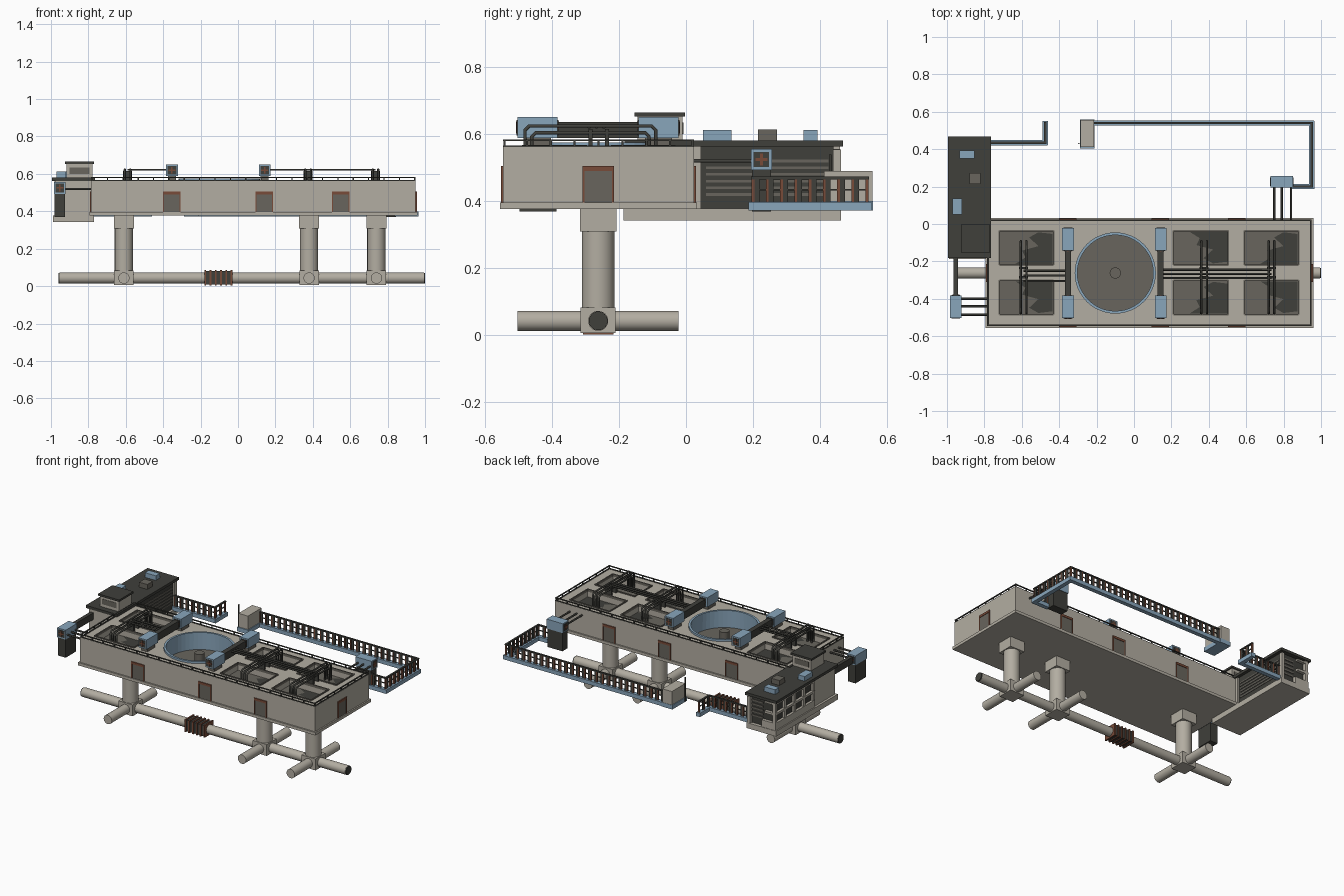
import bpy, bmesh, math
from mathutils import Matrix, Vector

cube = bpy.data.objects.get("Cube")
if cube:
    bpy.data.objects.remove(cube, do_unlink=True)


def material(name, *rgb):
    m = bpy.data.materials.new(name)
    m.use_nodes = True
    m.diffuse_color = (*rgb, 1)
    m.node_tree.nodes["Principled BSDF"].inputs["Base Color"].default_value = (*rgb, 1)
    return m


CONCRETE = material("concrete", .45, .42, .36)
DARK = material("dark metal", .05, .05, .043)
BLUE = material("faded blue paint", .25, .38, .5)
GREY = material("grimy grey", .14, .13, .11)
RUST = material("rust", .19, .07, .04)


def finish(name, bm, *mats):
    mesh = bpy.data.meshes.new(name)
    bm.to_mesh(mesh)
    bm.free()
    for m in mats:
        mesh.materials.append(m)
    ob = bpy.data.objects.new(name, mesh)
    bpy.context.collection.objects.link(ob)
    return ob


def add_box(bm, x, y, z):
    """Each argument is a (low, high) range."""
    size = [b - a for a, b in (x, y, z)]
    mid = [(a + b) / 2 for a, b in (x, y, z)]
    bmesh.ops.create_cube(bm, size=1, matrix=Matrix.Translation(mid) @ Matrix.Diagonal((*size, 1)))


def boxes(name, mat, *ranges):
    bm = bmesh.new()
    for r in ranges:
        add_box(bm, *r)
    return finish(name, bm, mat)


def around(c, half):
    return (c - half, c + half)


def tube(name, mat, a, b, radius, sides=24):
    a, b = Vector(a), Vector(b)
    turn = (b - a).to_track_quat("Z", "Y").to_matrix().to_4x4()
    bm = bmesh.new()
    bmesh.ops.create_cone(bm, cap_ends=True, segments=sides, radius1=radius, radius2=radius,
                          depth=(b - a).length, matrix=Matrix.Translation((a + b) / 2) @ turn)
    for f in bm.faces:
        f.smooth = len(f.verts) == 4
    return finish(name, bm, mat)


def pipe_run(name, mat, paths, radius):
    cu = bpy.data.curves.new(name, "CURVE")
    cu.dimensions = "3D"
    cu.bevel_depth, cu.bevel_resolution, cu.use_fill_caps = radius, 1, True
    for path in paths:
        sp = cu.splines.new("POLY")
        sp.points.add(len(path) - 1)
        for p, co in zip(sp.points, path):
            p.co = (*co, 1)
    cu.materials.append(mat)
    bpy.context.collection.objects.link(bpy.data.objects.new(name, cu))


MID = -.262                     # centre line of the deck in y
X0, X1, Y0, Y1 = -.785, .95, -.546, .024
BOTTOM, TOP = .38, .562
WELL = (-.1, MID)
BASINS_X = ((-.72, -.43), (.21, .505), (.59, .88))
BASINS_Y = ((-.485, -.3), (-.22, -.035))

# Deck with sunken basins and a round well
deck = boxes("deck", CONCRETE, ((X0, X1), (Y0, Y1), (BOTTOM, TOP)))
for m in (GREY, BLUE):
    deck.data.materials.append(m)
cutters = [boxes("basin_cutter", CONCRETE, (x, y, (.515, .7))) for x in BASINS_X for y in BASINS_Y]
cutters.append(tube("well_cutter", CONCRETE, (*WELL, .46), (*WELL, .7), .205, 48))
bpy.context.view_layer.objects.active = deck
for c in cutters:
    mod = deck.modifiers.new("cut", "BOOLEAN")
    mod.operation, mod.solver, mod.object = "DIFFERENCE", "EXACT", c
    bpy.ops.object.modifier_apply(modifier=mod.name)
    bpy.data.objects.remove(c, do_unlink=True)
for f in deck.data.polygons:
    f.use_smooth = False
    f.material_index = 0
    if f.normal.z > .9 and f.center.z < TOP - .01:
        f.material_index = 1
    elif abs(f.normal.z) < .1 and math.dist(f.center.xy, WELL) < .22:
        f.material_index = 2
boxes("deck_lip", CONCRETE, ((X0 - .009, X1 + .009), (Y0 - .009, Y1 + .009), (BOTTOM - .003, .396)))

# Well rim and centre post
bm = bmesh.new()
rings = []
for r, z in ((.203, .52), (.203, .575), (.217, .575), (.217, .56)):
    rings.append([bm.verts.new((WELL[0] + r * math.cos(a), WELL[1] + r * math.sin(a), z))
                  for a in (i * math.tau / 48 for i in range(48))])
for lo, hi in zip(rings, rings[1:]):
    for i in range(48):
        j = (i + 1) % 48
        bm.faces.new((lo[i], lo[j], hi[j], hi[i]))
bmesh.ops.recalc_face_normals(bm, faces=bm.faces)
finish("well_rim", bm, BLUE)
tube("well_post", GREY, (*WELL, .46), (*WELL, .535), .03)

# Dark stains and kerbs on the basins
STAIN = ((.98, .04), (.98, .9), (.72, .95), (.55, .8), (.72, .55), (.42, .42), (.48, .22), (.3, .04))
bm = bmesh.new()
for n, (xa, xb) in enumerate(BASINS_X):
    for k, (ya, yb) in enumerate(BASINS_Y):
        f = bm.faces.new([bm.verts.new((xa + u * (xb - xa), (ya + v * (yb - ya)) if (n + k) % 2 else
                                        (yb - v * (yb - ya)), .518)) for u, v in STAIN])
        f.normal_update()
        if f.normal.z < 0:
            f.normal_flip()
finish("basin_stains", bm, DARK)
bm = bmesh.new()
for xa, xb in BASINS_X:
    for ya, yb in BASINS_Y:
        for y in (ya, yb):
            add_box(bm, (xa, xb), around(y, .004), (TOP - .01, TOP + .006))
        for x in (xa, xb):
            add_box(bm, around(x, .004), (ya, yb), (TOP - .01, TOP + .006))
finish("basin_kerbs", bm, GREY)

# Guard rail around the deck
bm = bmesh.new()
RAIL = (.579, .584)
for y in (Y0 + .005, Y1 - .005):
    add_box(bm, (X0, X1), around(y, .004), RAIL)
    add_box(bm, (X0, X1), around(y, .004), (TOP, TOP + .004))
    for i in range(22):
        add_box(bm, around(X0 + .005 + i * (X1 - X0 - .01) / 21, .003), around(y, .003), (TOP, RAIL[1]))
for x in (X0 + .005, X1 - .005):
    add_box(bm, around(x, .004), (Y0, Y1), RAIL)
    add_box(bm, around(x, .004), (Y0, Y1), (TOP, TOP + .004))
    for i in range(1, 8):
        add_box(bm, around(x, .003), around(Y0 + i * (Y1 - Y0) / 8, .003), (TOP, RAIL[1]))
finish("deck_rail", bm, DARK)

# Doors with rusty frames
doors, frames = bmesh.new(), bmesh.new()
DOOR_Z, LINTEL = (.396, .502), (.49, .505)
for y in (Y0, Y1):
    for x in (-.355, .14, .55):
        add_box(doors, around(x, .043), around(y, .003), DOOR_Z)
        add_box(frames, around(x, .047), around(y, .006), LINTEL)
        for s in (-1, 1):
            add_box(frames, around(x + s * .044, .003), around(y, .006), DOOR_Z)
for x in (X0, X1):
    add_box(doors, around(x, .003), around(MID, .043), DOOR_Z)
    add_box(frames, around(x, .006), around(MID, .047), LINTEL)
    for s in (-1, 1):
        add_box(frames, around(x, .006), around(MID + s * .044, .003), DOOR_Z)
finish("doors", doors, GREY)
finish("door_frames", frames, RUST)

# Legs and foundation pipes
AXIS = .043
for x in (-.61, .38, .74):
    tube("leg_column", CONCRETE, (x, MID, .06), (x, MID, .36), .049)
    tube("cross_pipe", CONCRETE, (x, MID - .24, AXIS), (x, MID + .24, AXIS), .03)
    boxes("leg_collar", CONCRETE, (around(x, .054), around(MID, .054), (.309, BOTTOM)))
    boxes("leg_foot", CONCRETE, (around(x, .052), around(MID, .052), (.007, .083)))
tube("long_pipe", CONCRETE, (-.955, MID, AXIS), (.995, MID, AXIS), .03)
for x in (-.957, .997):
    tube("pipe_cap", DARK, (x - .004, MID, AXIS), (x + .004, MID, AXIS), .028)
boxes("pipe_clamp", DARK, (around(-.105, .07), around(MID, .04), (.008, .08)))
boxes("clamp_ribs", RUST, *[(around(-.175 + i * .028, .005), around(MID, .046), (.003, .085)) for i in range(6)])


# Ventilator boxes: panels sit on the two short ends
def vent(x, y, z, along_x):
    hx, hy = (.06, .031) if along_x else (.031, .06)
    boxes("vent_box", BLUE, (around(x, hx), around(y, hy), (z, z + .063)))
    for name, mat, w, h, grow in (("vent_grille", DARK, .023, .023, .002), ("vent_blade", RUST, .018, .004, .004),
                                  ("vent_blade", RUST, .004, .018, .004)):
        zs = around(z + .0315, h)
        boxes(name, mat, (around(x, hx + grow), around(y, w), zs) if along_x
              else (around(x, w), around(y, hy + grow), zs))


for x in (-.353, .142):
    for y in (-.443, -.082):
        vent(x, y, .588, False)
        boxes("vent_plinth", GREY, (around(x, .022), around(y, .04), (TOP, .588)))
    boxes("vent_duct", DARK, (around(x, .016), (-.385, -.14), (.588, .637)))

# Pipe racks over the basins
for x in (-.59, .375, .735):
    for name, half, z in (("rack_outer_pipe", .195, .624), ("rack_inner_pipe", .175, .604)):
        c = -.285
        pipe_run(name, DARK, [[(x + s, c - half, .515), (x + s, c - half, z - .012), (x + s, c - half + .012, z),
                               (x + s, c + half - .012, z), (x + s, c + half, z - .012), (x + s, c + half, .515)]
                              for s in (-.015, .015)], .006)
    boxes("rack_stand", DARK, *[(around(x, .024), around(y, .006), (TOP, .615)) for y in (-.285, -.235)])
feeds = [((-.59, -.353), (-.25, -.275, -.305)), ((.142, .735), (-.245, -.267, -.289))]
pipe_run("feed_pipes", DARK, [[(a, y, .622), (b, y, .622)] for (a, b), ys in feeds for y in ys], .006)

# Hanging units on the outside of the deck
vent(.79, .225, .493, True)
boxes("hanging_unit_back", DARK, (around(.79, .055), around(.225, .028), (.37, .493)))
pipe_run("unit_pipes_back", DARK, [[(x, Y1, .52), (x, .2, .52)] for x in (.75, .79, .84)], .006)
vent(-.952, -.442, .493, False)
boxes("hanging_unit_side", DARK, (around(-.952, .028), around(-.442, .055), (.37, .493)))
pipe_run("unit_pipes_side", DARK, [[(X0, y, .52), (-.93, y, .52)] for y in (-.4, -.44, -.485)], .006)
boxes("unit_duct", DARK, (around(-.952, .012), (-.39, -.18), (.5, .545)))

# Control house
HX, HY = (-.99, -.77), (-.187, .463)
boxes("house_base", CONCRETE, (HX, HY, (.342, .378)))
boxes("house_front_block", CONCRETE, ((-.975, -.775), (-.18, .045), (.37, .565)))
boxes("house_core", DARK, ((-.965, -.785), (.04, .44), (.37, .565)))
boxes("house_sill", CONCRETE, ((-.982, -.88), (.04, .46), (.37, .425)), ((-.982, -.9), (.04, .46), (.475, .49)),
      ((-.982, -.9), (.04, .46), (.545, .556)))
boxes("house_posts", CONCRETE, *[(around(-.97, .011), around(y, .01), (.37, .565)) for y in (.05, .15, .25, .35, .45)],
      (around(-.785, .01), around(.45, .012), (.37, .555)))
boxes("house_louvres", GREY, *[((-.8, -.782), (.06, .425), around(.42 + i * .02, .004)) for i in range(6)],
      *[((-.88, -.79), (.42, .444), around(.43 + i * .025, .005)) for i in range(5)])
boxes("house_roof", DARK, ((-.995, -.765), (-.183, .468), (.563, .581)))
boxes("tower", CONCRETE, ((-.917, -.778), (-.145, -.01), (.57, .653)))
boxes("tower_windows", GREY, ((-.9, -.795), (-.147, -.008), (.6, .635)))
boxes("tower_roof", DARK, ((-.925, -.77), (-.153, -.003), (.652, .665)))
boxes("roof_units", BLUE, (around(-.945, .025), (.05, .135), (.58, .612)), (around(-.892, .04), (.35, .392), (.58, .612)))
boxes("roof_hatch", GREY, (around(-.85, .03), (.215, .272), (.58, .614)))

# Outer walkways: blue beam, dark rails and panels, rusty posts
beams, rails, posts = bmesh.new(), bmesh.new(), bmesh.new()
paths = [((-.77, .435), (-.475, .435), (-.475, .54)), ((-.215, .54), (.95, .54), (.95, .2), (.85, .2))]
for path in paths:
    for a, b in zip(path, path[1:]):
        along_x = a[1] == b[1]
        k = 0 if along_x else 1
        lo, hi, side = min(a[k], b[k]), max(a[k], b[k]), a[1 - k]

        def bar(bm, span, half, z):
            add_box(bm, *((span, around(side, half)) if along_x else (around(side, half), span)), z)

        bar(beams, (lo - .012, hi + .012), .014, (.372, .398))
        bar(rails, (lo - .006, hi + .006), .006, (.465, .473))
        bar(rails, (lo, hi), .003, (.432, .437))
        n = max(2, round((hi - lo) / .045))
        for i in range(n + 1):
            p = lo + i * (hi - lo) / n
            bar(posts, around(p, .004), .005, (.396, .468))
            if i < n:
                bar(rails, (p + .004, p + .019), .003, (.396, .468))
finish("walkway_beams", beams, BLUE)
finish("walkway_rails", rails, DARK)
finish("walkway_posts", posts, RUST)

# Small cabin at the walkway gap
boxes("cabin_floor", BLUE, (around(-.25, .04), (.405, .558), (.372, .4)))
boxes("cabin", CONCRETE, (around(-.25, .035), (.412, .556), (.398, .49)))
pipe_run("cabin_pole", DARK, [[(-.295, .43, .38), (-.295, .43, .54)]], .004)
